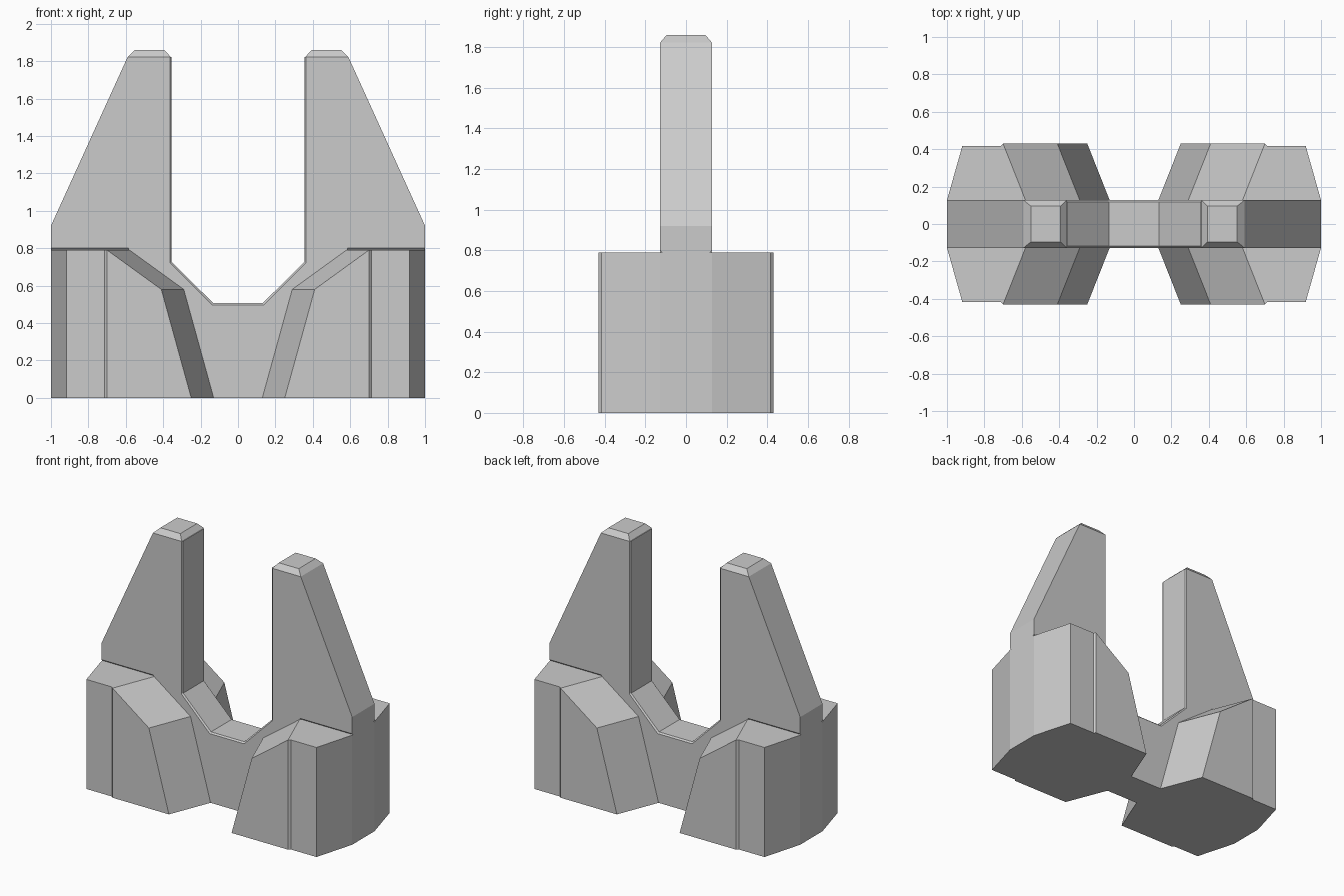
import bpy, bmesh

if "Cube" in bpy.data.objects:
    bpy.data.objects.remove(bpy.data.objects["Cube"])


def make(name, verts, faces):
    bm = bmesh.new()
    vs = [bm.verts.new(v) for v in verts]
    for f in faces:
        bm.faces.new([vs[i] for i in f])
    bmesh.ops.recalc_face_normals(bm, faces=bm.faces)
    me = bpy.data.meshes.new(name)
    bm.to_mesh(me)
    bm.free()
    ob = bpy.data.objects.new(name, me)
    bpy.context.collection.objects.link(ob)
    return ob


def loft(name, loops):
    """Skin equal-length closed loops and cap both ends."""
    n = len(loops[0])
    verts = [p for l in loops for p in l]
    faces = [list(range(n)), list(range(n * (len(loops) - 1), n * len(loops)))]
    for k in range(len(loops) - 1):
        for i in range(n):
            j = (i + 1) % n
            faces.append([k * n + i, k * n + j, (k + 1) * n + j, (k + 1) * n + i])
    return make(name, verts, faces)


# Central forked plate, with a fine chamfer along the U-shaped opening
W, C = 0.127, 0.01


def plate_loop(y, c):
    half = [(1, 0), (1, 0.92), (0.59, 1.823), (0.355 + c * 0.8, 1.823),
            (0.355 + c * 0.8, 0.727 - c * 0.4), (0.133 + c * 0.5, 0.507 - c)]
    pts = half + [(-x, z) for x, z in reversed(half)]
    return [(x, y, z) for x, z in pts]


plate = loft("fork_plate", [plate_loop(-W, C), plate_loop(-W + C, 0),
                            plate_loop(W - C, 0), plate_loop(W, C)])

for sx in (-1, 1):
    side = "left" if sx < 0 else "right"

    # Chamfered prong tip
    def rect(x0, x1, y, z):
        return [(sx * x0, -y, z), (sx * x1, -y, z), (sx * x1, y, z), (sx * x0, y, z)]
    loft(f"prong_tip_{side}", [rect(0.36, 0.59, W, 1.823), rect(0.393, 0.552, 0.096, 1.859)])

    for sy in (-1, 1):
        end = "front" if sy < 0 else "back"

        # Faceted buttress block, open where it meets the plate
        base = [(0.13, W), (0.25, 0.43), (0.70, 0.43), (0.713, 0.417), (0.918, 0.417), (1, W)]
        top = [(0.58, W), (0.70, 0.43), (0.713, 0.417), (0.918, 0.417), (1, W)]
        verts = [(x, y, 0) for x, y in base] + [(x, y, 0.79) for x, y in top]
        verts += [(0.29, W, 0.58), (0.41, 0.43, 0.58)]
        faces = [range(6), range(6, 11), (0, 1, 12, 11), (11, 12, 7, 6),
                 (1, 2, 7, 12), (2, 3, 8, 7), (3, 4, 9, 8), (4, 5, 10, 9)]
        make(f"buttress_{side}_{end}", [(sx * x, sy * y, z) for x, y, z in verts], faces)

        # Thin groove between block top and plate
        tri = [(W - C, 0.79), (W + C, 0.81), (W + C, 0.79)]
        cutter = loft(f"groove_cutter_{side}_{end}",
                      [[(sx * x, sy * y, z) for y, z in tri] for x in (0.585, 1.1)])
        cutter.hide_render = True
        cutter.display_type = 'WIRE'
        mod = plate.modifiers.new("groove", 'BOOLEAN')
        mod.operation = 'DIFFERENCE'
        mod.object = cutter
